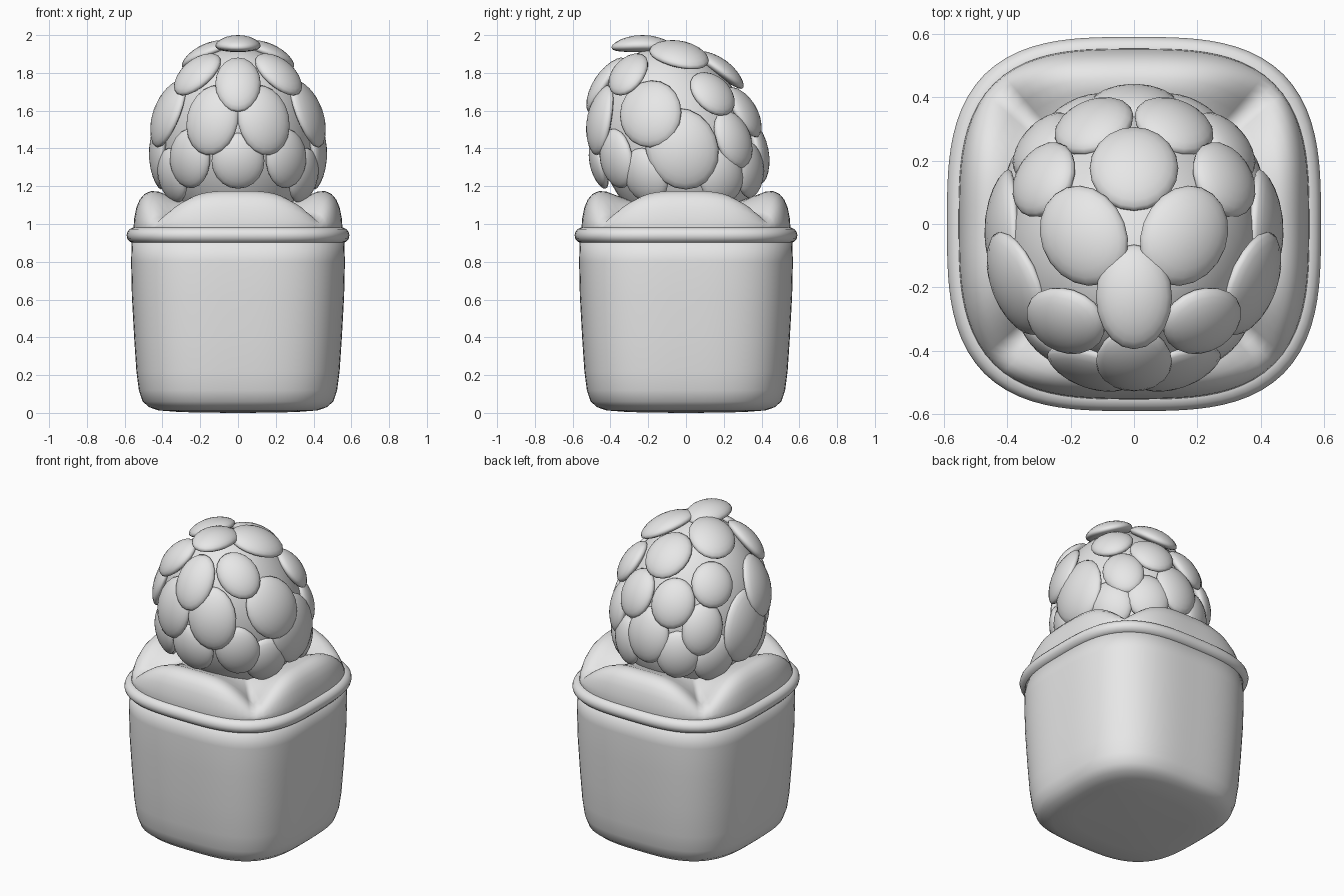
import bpy, bmesh
from math import sin, cos, pi, radians, sqrt
from mathutils import Vector, Matrix

if "Cube" in bpy.data.objects:
    bpy.data.objects.remove(bpy.data.objects["Cube"], do_unlink=True)

grey = bpy.data.materials.new("plain grey")
grey.use_nodes = True
grey.diffuse_color = (0.8, 0.8, 0.8, 1)
grey.node_tree.nodes["Principled BSDF"].inputs["Base Color"].default_value = (0.8, 0.8, 0.8, 1)

SEGMENTS = 96


def finish(bm, name):
    """Turn a bmesh into a smooth grey object."""
    bmesh.ops.recalc_face_normals(bm, faces=bm.faces)
    mesh = bpy.data.meshes.new(name)
    bm.to_mesh(mesh)
    bm.free()
    mesh.materials.append(grey)
    mesh.shade_smooth()
    obj = bpy.data.objects.new(name, mesh)
    bpy.context.collection.objects.link(obj)
    return obj


def squircle(angle, power=3.1):
    """Radius of a rounded square whose half width is one."""
    return (abs(cos(angle)) ** power + abs(sin(angle)) ** power) ** (-1 / power)


def loft(name, profile, height=lambda r, z, a: z, closed=False):
    """Sweep (radius, z) points around a rounded square."""
    bm = bmesh.new()
    rings = []
    for r, z in profile:
        ring = []
        for i in range(SEGMENTS):
            a = 2 * pi * i / SEGMENTS
            d = r * squircle(a)
            ring.append(bm.verts.new((d * cos(a), d * sin(a), height(r, z, a))))
        rings.append(ring)
    pairs = list(zip(rings, rings[1:]))
    if closed:
        pairs.append((rings[-1], rings[0]))
    for low, high in pairs:
        for i in range(SEGMENTS):
            j = (i + 1) % SEGMENTS
            bm.faces.new((low[i], low[j], high[j], high[i]))
    if not closed:
        bm.faces.new(rings[0])
        bm.faces.new(rings[-1])
    return finish(bm, name)


# Pot with a softly rounded base
loft("pot", [(0.05, 0), (0.3, 0.004), (0.42, 0.013), (0.47, 0.03), (0.505, 0.06),
             (0.525, 0.12), (0.538, 0.22), (0.55, 0.4), (0.562, 0.62),
             (0.566, 0.8), (0.562, 0.93)])

# Rolled rim
loft("rim", [(0.547 + 0.043 * cos(2 * pi * k / 14), 0.94 + 0.042 * sin(2 * pi * k / 14))
             for k in range(14)], closed=True)


# Cushion with four pillows and a crease at each corner
def pillow(r, weight, angle):
    swell = 1 - (1 - abs(cos(2 * angle))) ** 2
    inner = min(1, max(0, (0.42 - r) / 0.2))
    swell += (1 - swell) * inner
    return 0.98 + weight * (0.05 + 0.145 * swell)


loft("cushion", [(0.545, -0.3), (0.553, 0), (0.55, 0.25), (0.538, 0.55), (0.52, 0.77),
                 (0.495, 0.92), (0.46, 1), (0.42, 0.98), (0.37, 0.88), (0.3, 0.76),
                 (0.2, 0.7), (0.02, 0.7)], pillow)

# Leaning egg-shaped bud core
CENTRE = Vector((0, -0.05, 1.43))
RADII = Vector((0.405, 0.405, 0.52))
LEAN = Matrix.Rotation(radians(21), 3, "X")

bm = bmesh.new()
bmesh.ops.create_uvsphere(bm, u_segments=40, v_segments=24, radius=1)
for v in bm.verts:
    v.co = CENTRE + LEAN @ (v.co * RADII)
finish(bm, "bud_core")


def petal(name, position, normal, down, width, length, tilt):
    """Thin oval scale, curved to hug the core, its lower tip lifted."""
    side = down.cross(normal).normalized()
    down = normal.cross(side).normalized()
    basis = Matrix((side, down, normal)).transposed() @ Matrix.Rotation(tilt, 3, "X")
    bm = bmesh.new()
    bmesh.ops.create_uvsphere(bm, u_segments=20, v_segments=12, radius=1)
    for v in bm.verts:
        x, y, z = v.co
        x, y = x * width, y * length
        v.co = position + basis @ Vector((x, y, z * 0.045 - 0.75 * (x * x + y * y)))
    finish(bm, name)


# Scales: rough centre, half width, half length; mirrored left and right
scales = [
    (0, -.46, 1.77, .12, .17), (.21, -.3, 1.79, .12, .15), (.145, -.04, 1.86, .14, .17),
    (.15, -.5, 1.57, .145, .19), (.4, -.2, 1.6, .17, .19), (0, .15, 1.78, .14, .16),
    (.27, .13, 1.68, .125, .14), (.13, .32, 1.6, .13, .15), (0, -.48, 1.33, .14, .15),
    (.28, -.4, 1.34, .13, .16), (.43, -.02, 1.4, .19, .22), (.31, .27, 1.45, .12, .16),
    (0, .42, 1.38, .14, .17), (.2, .38, 1.27, .13, .15), (.35, .2, 1.24, .13, .15),
    (.36, -.22, 1.25, .13, .15),
]
for n, (x, y, z, width, length) in enumerate(scales):
    for sign, label in ((1, "left"), (-1, "right")) if x else ((1, "middle"),):
        local = LEAN.transposed() @ (Vector((sign * x, y, z)) - CENTRE)
        unit = Vector(p / q for p, q in zip(local, RADII)).normalized()
        normal = LEAN @ Vector(p / q for p, q in zip(unit, RADII)).normalized()
        position = CENTRE + LEAN @ (unit * RADII) + normal * 0.022
        down = LEAN @ Vector((0, 0, -1))
        petal(f"scale_{n}_{label}", position, normal, down, width, length, radians(7))

# Cap scale on top
petal("scale_cap", Vector((0, -0.23, 1.955)), Vector((0, 0, 1)), Vector((0, -1, 0)),
      0.12, 0.165, 0)
